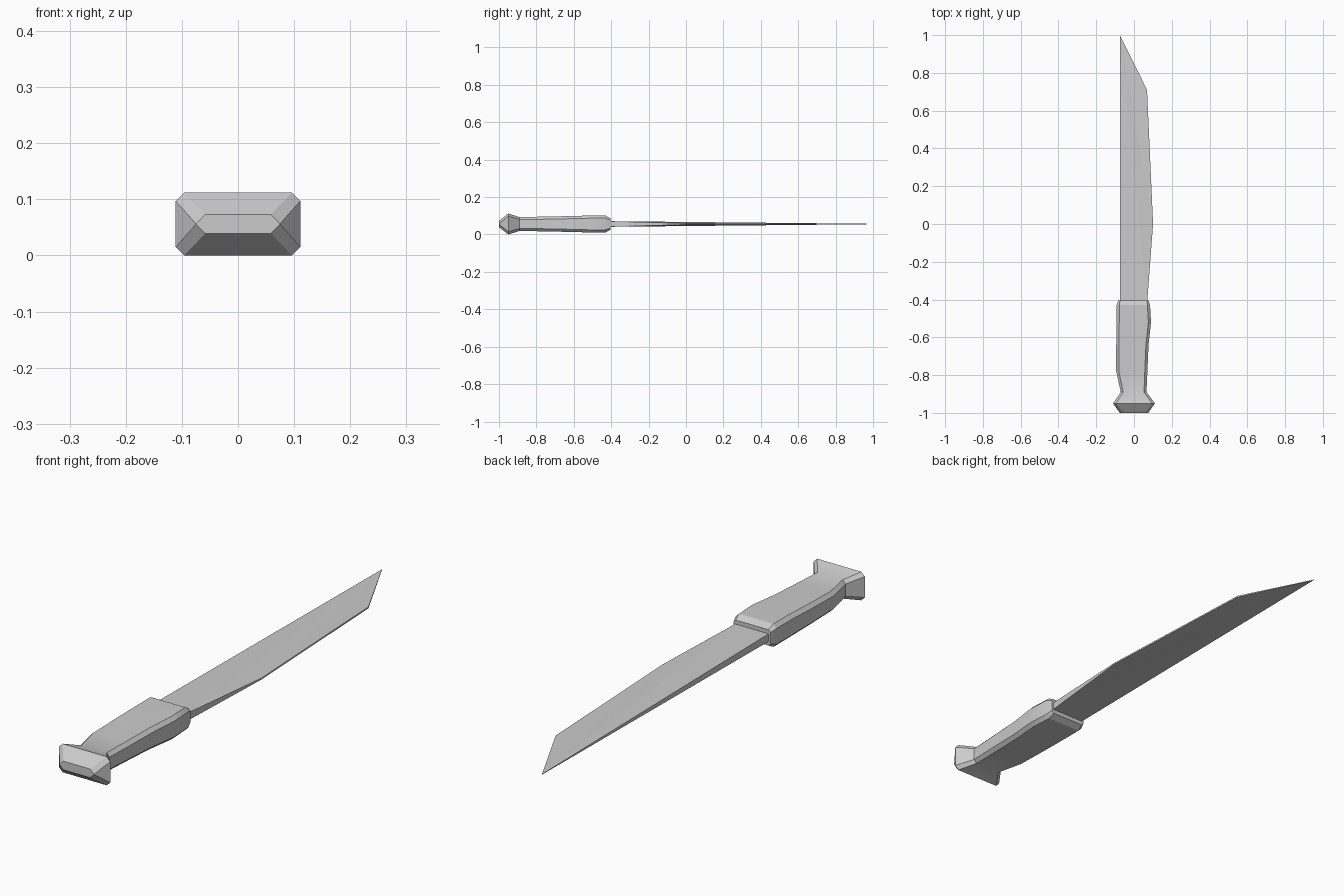
import bpy, bmesh, math

if "Cube" in bpy.data.objects:
    bpy.data.objects.remove(bpy.data.objects["Cube"])

MID = 0.056  # height of the knife's centre plane


def finish(name, bm, smooth=False):
    bmesh.ops.recalc_face_normals(bm, faces=bm.faces)
    mesh = bpy.data.meshes.new(name)
    bm.to_mesh(mesh)
    bm.free()
    obj = bpy.data.objects.new(name, mesh)
    bpy.context.collection.objects.link(obj)
    if smooth:
        bpy.ops.object.select_all(action='DESELECT')
        obj.select_set(True)
        bpy.context.view_layer.objects.active = obj
        bpy.ops.object.shade_smooth_by_angle(angle=math.radians(25))
    return obj


def chamfered_ring(bm, y, x0, x1, h, c):
    """Rectangle with cut corners across the knife at y."""
    pts = [(x0 + c, -h), (x1 - c, -h), (x1, -h + c), (x1, h - c),
           (x1 - c, h), (x0 + c, h), (x0, h - c), (x0, -h + c)]
    return [bm.verts.new((x, y, MID + z)) for x, z in pts]


# Handle with flared pommel: y, left x, right x, half height, corner cut
sections = [
    (-1.00, -0.075, 0.075, 0.017, 0.0165),
    (-0.95, -0.111, 0.111, 0.056, 0.015),
    (-0.89, -0.070, 0.066, 0.037, 0.013),
    (-0.78, -0.094, 0.071, 0.039, 0.014),
    (-0.64, -0.094, 0.077, 0.042, 0.014),
    (-0.52, -0.092, 0.090, 0.045, 0.014),
    (-0.43, -0.092, 0.085, 0.045, 0.014),
    (-0.405, -0.083, 0.077, 0.031, 0.009),
]
bm = bmesh.new()
rings = [chamfered_ring(bm, *s) for s in sections]
for a, b in zip(rings, rings[1:]):
    for i in range(8):
        j = (i + 1) % 8
        bm.faces.new((a[i], a[j], b[j], b[i]))
bm.faces.new(rings[0])
bm.faces.new(rings[-1])
finish("handle", bm, smooth=True)

# Blade outline: x, y, half thickness (thick spine, thin cutting edge)
outline = [(-0.075, -0.41, 0.015), (0.070, -0.41, 0.015), (0.101, 0.0, 0.003),
           (0.069, 0.71, 0.003), (-0.075, 1.0, 0.001)]
bm = bmesh.new()
top = [bm.verts.new((x, y, MID + t)) for x, y, t in outline]
bottom = [bm.verts.new((x, y, MID - t)) for x, y, t in outline]
for side in (top, bottom):
    # fan from the tip keeps the broad faces nearly flat
    for i in range(3):
        bm.faces.new((side[4], side[i], side[i + 1]))
for i in range(5):
    j = (i + 1) % 5
    bm.faces.new((top[i], top[j], bottom[j], bottom[i]))
finish("blade", bm)
